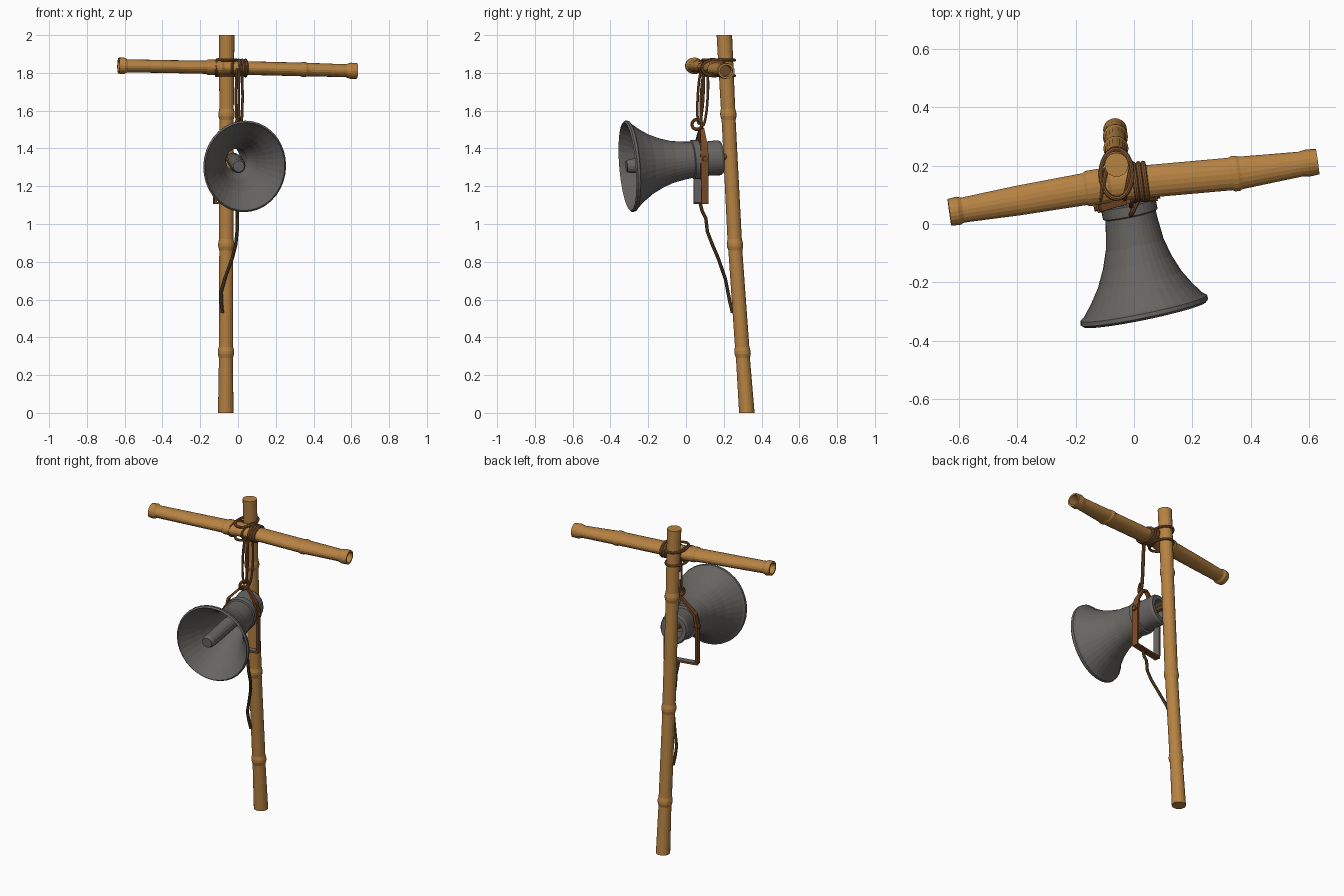
import bpy, bmesh, math
from mathutils import Vector as V

if "Cube" in bpy.data.objects:
    bpy.data.objects.remove(bpy.data.objects["Cube"])

X, Y, Z = V((1, 0, 0)), V((0, 1, 0)), V((0, 0, 1))


def material(name, r, g, b):
    m = bpy.data.materials.new(name)
    m.diffuse_color = (r, g, b, 1)
    m.use_nodes = True
    m.node_tree.nodes["Principled BSDF"].inputs["Base Color"].default_value = m.diffuse_color
    return m


BAMBOO = material("bamboo", .47, .225, .055)
GREY = material("grey metal", .135, .13, .12)
RUST = material("rusty metal", .20, .07, .02)
ROPE = material("rope", .24, .10, .03)
CABLE = material("cable", .13, .07, .022)
HOLLOW = material("bamboo hollow", .16, .07, .02)


def finish(name, bm, *mats):
    bmesh.ops.recalc_face_normals(bm, faces=bm.faces)
    me = bpy.data.meshes.new(name)
    bm.to_mesh(me)
    bm.free()
    for m in mats:
        me.materials.append(m)
    ob = bpy.data.objects.new(name, me)
    bpy.context.collection.objects.link(ob)
    return ob


def loft(name, rings, mat, sides=16, cyclic=False, ref=Z):
    """Skin rings of (centre, direction, radius_u, radius_v)."""
    bm = bmesh.new()
    loops = []
    for c, d, ru, rv in rings:
        d = V(d).normalized()
        u = d.cross(ref).normalized()
        v = u.cross(d)
        angles = [2 * math.pi * k / sides for k in range(sides)]
        loops.append([bm.verts.new(V(c) + u * ru * math.cos(a) + v * rv * math.sin(a)) for a in angles])
    pairs = list(zip(loops, loops[1:])) + ([(loops[-1], loops[0])] if cyclic else [])
    for p, q in pairs:
        for k in range(sides):
            j = (k + 1) % sides
            bm.faces.new((p[k], p[j], q[j], q[k]))
    if not cyclic:
        bm.faces.new(loops[0])
        bm.faces.new(loops[-1])
    return finish(name, bm, mat)


def tube(name, pts, r, mat, cyclic=False, ref=Z):
    pts = [V(p) for p in pts]
    n = len(pts)
    rings = []
    for i, p in enumerate(pts):
        a = pts[i - 1] if (i or cyclic) else p
        b = pts[(i + 1) % n] if (i < n - 1 or cyclic) else p
        rings.append((p, b - a, r, r))
    return loft(name, rings, mat, 8, cyclic, ref)


def loop(name, c, a, b, r, mat):
    """Closed elliptical rope with half axes a and b."""
    c, a, b = V(c), V(a), V(b)
    n = 24
    pts = [c + a * math.cos(2 * math.pi * k / n) + b * math.sin(2 * math.pi * k / n) for k in range(n)]
    return tube(name, pts, r, mat, True, a.cross(b).normalized())


def ramp(t, knots):
    for (t0, p0), (t1, p1) in zip(knots, knots[1:]):
        if t <= t1 or (t1, p1) == knots[-1]:
            return V(p0).lerp(V(p1), (t - t0) / (t1 - t0))


# Leaning bamboo pole with swollen joints
pole = [(0, .041)]
for z in (.32, .89, 1.58):
    pole += [(z - .03, .037), (z - .008, .043), (z + .008, .043), (z + .03, .038)]
pole += [(2, .041)]
pole_at = [(0, (-.065, .322, 0)), (.89, (-.062, .259, .89)), (2, (-.06, .203, 2))]
loft("bamboo_pole", [(ramp(z, pole_at), Z, r, r) for z, r in pole], BAMBOO, 20, ref=Y)

# Bamboo crossbar with flared, hollow ends
bar_at = [(-.635, (-.633, .04, 1.838)), (-.05, (-.05, .14, 1.828)),
          (.35, (.35, .173, 1.818)), (.63, (.63, .214, 1.81))]
bar = [(-.58, .032, .028), (-.635, .035, .031), (-.635, .046, .042), (-.605, .049, .044), (-.59, .043, .035),
       (-.4, .051, .034), (-.17, .055, .035), (-.16, .061, .041), (-.09, .061, .041), (-.08, .056, .036),
       (.33, .056, .036), (.34, .061, .040), (.355, .061, .040), (.365, .056, .036),
       (.57, .043, .034), (.595, .047, .043), (.63, .044, .041), (.63, .034, .031), (.57, .031, .028)]
ob = loft("bamboo_crossbar", [(ramp(x, bar_at), (1, .14, -.022), ru, rv) for x, ru, rv in bar], BAMBOO, 20)
ob.data.materials.append(HOLLOW)
for f in ob.data.polygons:  # inner walls of the hollow ends
    if len(f.vertices) > 4:
        f.material_index = 1

# Rope lashing of the crossbar to the pole
for i, x in enumerate((.005, .022, .039)):
    loop(f"bar_lashing_{i}", ramp(x, bar_at), (-.008, .061, 0), (0, 0, .041), .009, ROPE)
for i, x in enumerate((-.105, -.02)):
    loop(f"cross_lashing_{i}", ramp(x, bar_at) + V((0, .005, 0)), (.012, .063, .004), (0, 0, .043), .007, ROPE)
for i, z in enumerate((1.785, 1.868)):
    loop(f"pole_lashing_{i}", (-.06, .172, z), (.054, 0, 0), (0, .085, 0), .008, ROPE)

# Hanging rope loops and knot ring
loop("hanging_rope_a", (-.003, .077, 1.675), (.008, .015, 0), (0, .008, .145), .007, ROPE)
loop("hanging_rope_b", (.014, .097, 1.675), (.010, .018, 0), (0, .008, .155), .007, ROPE)
loop("knot_ring", (.002, .058, 1.527), (.012, .026, 0), (0, 0, .026), .009, RUST)

# Horn shell: outer flare, collar, drum, then back through the open throat
AXIS = (.2, -.97, -.08)
horn_at = [(-.31, (.0367, -.31, 1.304)), (.03, (-.012, .03, 1.34)), (.19, (-.044, .19, 1.352))]
horn = [(-.31, .234), (-.302, .243), (-.288, .241), (-.28, .228), (-.24, .194), (-.19, .159), (-.13, .13),
        (-.07, .11), (0, .099), (.03, .096), (.034, .104), (.068, .104), (.072, .091), (.11, .091),
        (.175, .093), (.188, .085), (.188, .058),
        (0, .062), (-.07, .092), (-.13, .114), (-.19, .144), (-.24, .18), (-.28, .213), (-.30, .229)]
loft("horn", [(ramp(y, horn_at), AXIS, r * .92, r) for y, r in horn], GREY, 36, True)

# Inner reflector cone, its support pin and rear bolt
cone = [(V((.004, -.315, 1.305)), .030), (V((.003, -.30, 1.306)), .037), (V((.001, -.26, 1.309)), .039),
        (V((-.012, -.08, 1.328)), .041), (V((-.026, .12, 1.342)), .036)]
loft("reflector_cone", [(c, AXIS, r, r) for c, r in cone], GREY, 16)
tube("cone_pin", [(-.10, .10, 1.345), (-.02, .115, 1.345)], .014, RUST)
tube("rear_bolt", [(-.024, .08, 1.345), (-.042, .19, 1.355), (-.045, .215, 1.356)], .017, RUST)


def strap(name, path, thick, inner=RUST):
    """Flat metal ribbon; path holds (across, z, half width), the inner side has its own colour."""
    u, w, c = V((.98, .2, 0)), V((-.2, .98, 0)), V((-.025, .079, 0))
    bm = bmesh.new()
    pts = [c + u * a + Z * z for a, z, _ in path]
    rows = []
    for i, p in enumerate(pts):
        d0 = (p - pts[i - 1]).normalized() if i else (pts[1] - p).normalized()
        d1 = (pts[i + 1] - p).normalized() if i < len(pts) - 1 else d0
        n0, n1 = w.cross(d0), w.cross(d1)
        n = (n0 + n1) / (1 + n0.dot(n1)) * thick
        h = path[i][2]
        rows.append([bm.verts.new(q) for q in (p - w * h, p + w * h, p + w * h - n, p - w * h - n)])
    for p, q in zip(rows, rows[1:]):
        for k in range(4):
            j = (k + 1) % 4
            f = bm.faces.new((p[k], p[j], q[j], q[k]))
            f.material_index = int(k == 2)
    bm.faces.new(rows[0])
    bm.faces.new(rows[-1])
    return finish(name, bm, RUST, inner)


# U-shaped mounting bracket, grey inside, and the tapered hanger above it
strap("mounting_bracket", [(-.105, 1.37, .021), (-.105, 1.105, .019), (.105, 1.105, .019), (.105, 1.37, .021)],
      .012, GREY)
strap("hanger_strap", [(.105, 1.34, .021), (.09, 1.42, .018), (.035, 1.505, .011),
                       (-.001, 1.512, .011), (-.09, 1.42, .018), (-.105, 1.34, .021)], .012)
for s in (-1, 1):
    p = V((-.025, .079, 1.345))
    d = V((.98, .2, 0)) * s
    tube(f"pivot_bolt_{'left' if s < 0 else 'right'}", [p + d * .08, p + d * .115], .014, RUST)

# Cable drooping from the bracket to the pole
tube("cable", [(-.005, .075, 1.11), (-.003, .085, 1.07), (-.005, .105, 1.03), (-.005, .113, .96), (-.012, .14, .89),
               (-.03, .17, .82), (-.07, .208, .71), (-.09, .222, .64), (-.088, .234, .58), (-.083, .246, .53)],
     .009, CABLE, ref=X)
